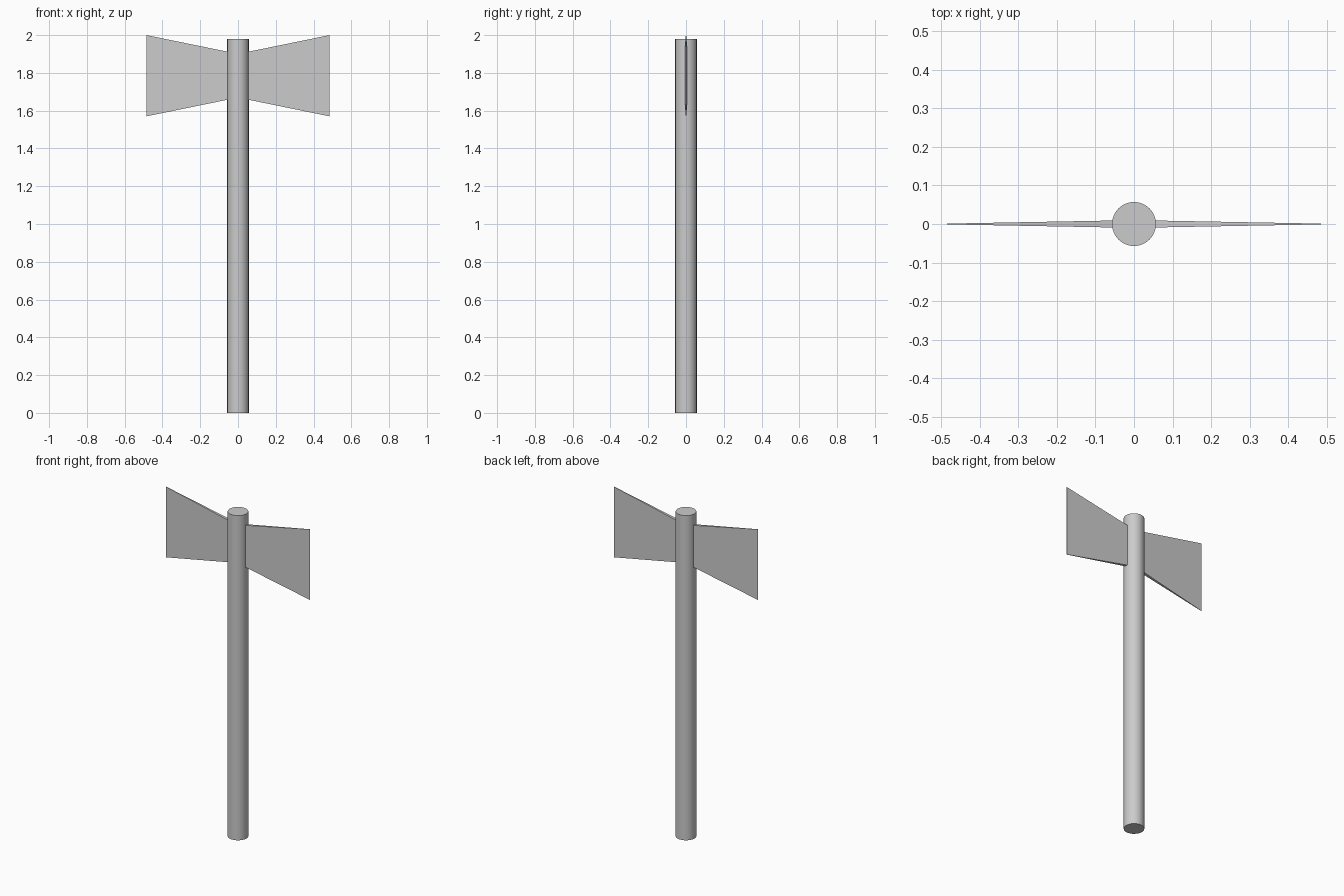
import bpy, bmesh

if "Cube" in bpy.data.objects:
    bpy.data.objects.remove(bpy.data.objects["Cube"])

HEAD_Z = 1.785  # height of the blade centre line

# Handle: smooth round shaft with flat ends
bpy.ops.mesh.primitive_cylinder_add(vertices=48, radius=0.057, depth=1.98, location=(0, 0, 0.99))
handle = bpy.context.object
handle.name = "handle"
bpy.ops.object.shade_smooth_by_angle()


def make_blade(name, side):
    """Flared wedge: short and thick at the handle, tall and thin at the edge."""
    # (x, half thickness, half height) at the root and the cutting edge
    sections = [(0.03, 0.0095, 0.122), (0.485, 0.001, 0.215)]
    bm = bmesh.new()
    rings = []
    for x, t, h in sections:
        corners = [(-t, -h), (t, -h), (t, h), (-t, h)]
        rings.append([bm.verts.new((side * x, y, HEAD_Z + z)) for y, z in corners])
    for ring in rings:
        bm.faces.new(ring)
    for i in range(4):
        j = (i + 1) % 4
        bm.faces.new((rings[0][i], rings[0][j], rings[1][j], rings[1][i]))
    bmesh.ops.recalc_face_normals(bm, faces=bm.faces)
    mesh = bpy.data.meshes.new(name)
    bm.to_mesh(mesh)
    bm.free()
    bpy.context.collection.objects.link(bpy.data.objects.new(name, mesh))


# Two mirrored blades
make_blade("right_blade", 1)
make_blade("left_blade", -1)
